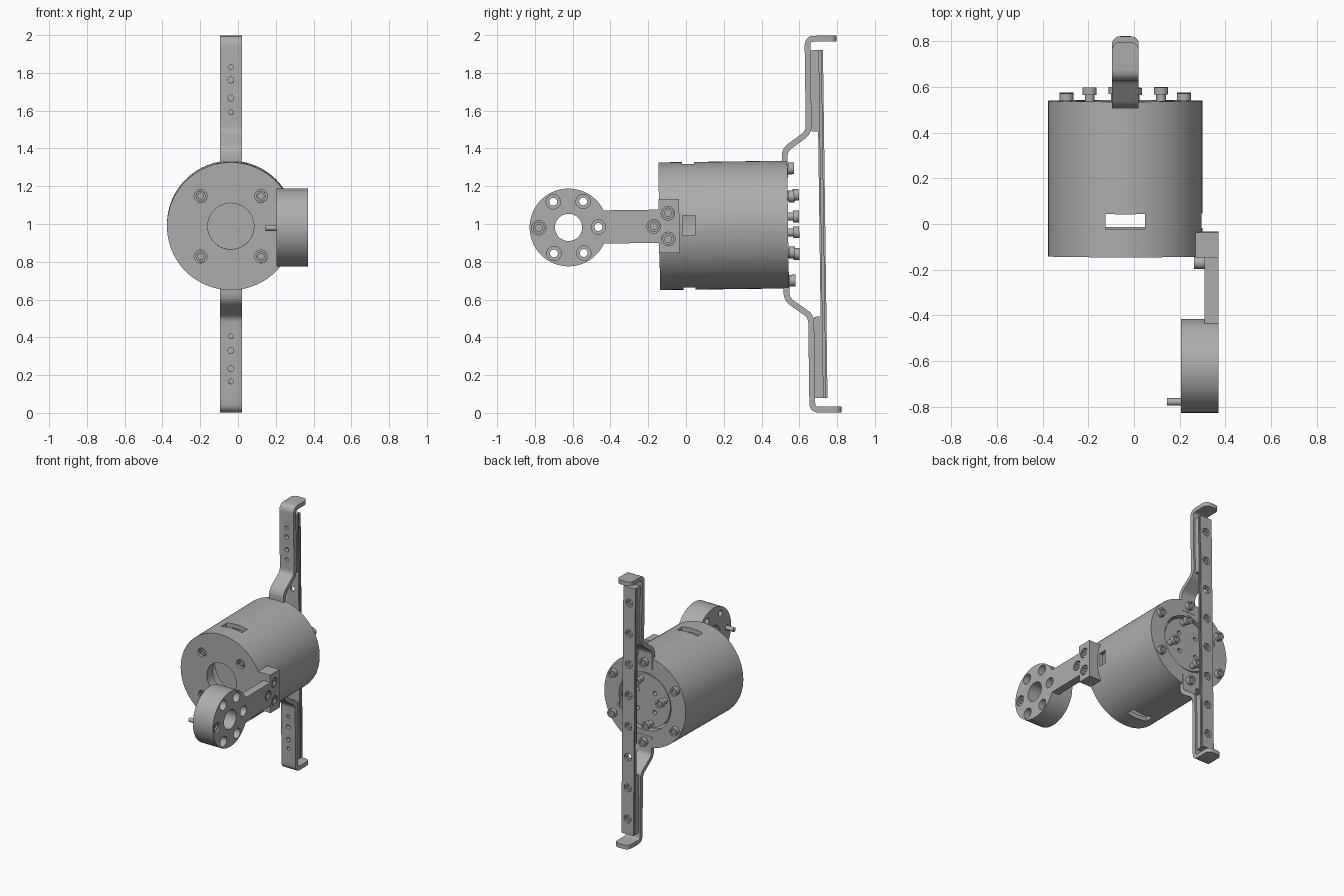
import bpy, bmesh, math
from mathutils import Matrix, Vector

if "Cube" in bpy.data.objects:
    bpy.data.objects.remove(bpy.data.objects["Cube"])

# Everything is laid out around the motor axis, then leaned back slightly
LEAN = (Matrix.Translation((0, 0, 1)) @ Matrix.Rotation(0.0131, 4, 'X')
        @ Matrix.Translation((-0.038, 0, -0.01)))
steel = bpy.data.materials.new("steel grey")
steel.use_nodes = True
steel.diffuse_color = (0.42, 0.42, 0.42, 1)
steel.node_tree.nodes["Principled BSDF"].inputs["Base Color"].default_value = steel.diffuse_color
parts = []


def finish(name, bm):
    bmesh.ops.recalc_face_normals(bm, faces=bm.faces)
    mesh = bpy.data.meshes.new(name)
    bm.to_mesh(mesh)
    bm.free()
    mesh.materials.append(steel)
    ob = bpy.data.objects.new(name, mesh)
    bpy.context.collection.objects.link(ob)
    ob.matrix_world = LEAN
    parts.append(ob)
    return ob


def rod(name, start, end, radius, sides=32, socket=False):
    """Cylinder between two points, optionally with a recessed socket at its end."""
    a, b = Vector(start), Vector(end)
    turn = (b - a).to_track_quat('Z', 'Y').to_matrix().to_4x4()
    bm = bmesh.new()
    bmesh.ops.create_cone(bm, cap_ends=True, segments=sides, radius1=radius, radius2=radius,
                          depth=(b - a).length, matrix=Matrix.Translation((a + b) / 2) @ turn)
    if socket:
        axis = (b - a).normalized()
        bm.normal_update()
        top = max(bm.faces, key=lambda f: f.normal.dot(axis))
        bmesh.ops.inset_individual(bm, faces=[top], thickness=radius * 0.4)
        inner = bmesh.ops.extrude_face_region(bm, geom=[top])["geom"]
        bmesh.ops.translate(bm, vec=-axis * 0.015, verts=[v for v in inner if isinstance(v, bmesh.types.BMVert)])
        bmesh.ops.delete(bm, geom=[top], context='FACES_ONLY')
    return finish(name, bm)


def box(name, low, high):
    bm = bmesh.new()
    bmesh.ops.create_cube(bm, size=1)
    low, high = Vector(low), Vector(high)
    for v in bm.verts:
        v.co = Vector(l + (h - l) * (c + 0.5) for l, h, c in zip(low, high, v.co))
    return finish(name, bm)


def combine(ob, other, operation='DIFFERENCE'):
    mod = ob.modifiers.new("combine", 'BOOLEAN')
    mod.object, mod.operation, mod.solver = other, operation, 'EXACT'
    bpy.context.view_layer.update()
    bpy.context.view_layer.objects.active = ob
    bpy.ops.object.modifier_apply(modifier=mod.name)
    parts.remove(other)
    bpy.data.objects.remove(other)


def drill(ob, start, end, radius, sides=32):
    combine(ob, rod("cutter", start, end, radius, sides))


def ring(radius, count, offset=0):
    for i in range(count):
        a = math.radians(offset) + math.tau * i / count
        yield radius * math.cos(a), radius * math.sin(a)


# Motor housing: hollow drum with front bore, rear opening and cable slots
housing = rod("motor_housing", (0, -0.142, 0), (0, 0.54, 0), 0.338, 96)
drill(housing, (0, -0.07, 0), (0, 0.49, 0), 0.305, 96)
drill(housing, (0, -0.3, 0), (0, 0, 0), 0.122, 64)
drill(housing, (0, 0.4, 0), (0, 0.7, 0), 0.215, 64)
for s in (-1, 1):
    z = sorted((s * 0.2, s * 0.5))
    combine(housing, box("cutter", (-0.086, -0.018, z[0]), (0.086, 0.047, z[1])))
combine(housing, box("cutter", (0.2, -0.018, -0.05), (0.5, 0.047, 0.055)))

# Front cover screws in counterbores
for x in (-0.16, 0.16):
    for z in (-0.16, 0.16):
        drill(housing, (x, -0.2, z), (x, -0.1, z), 0.034)
        rod("cover_screw", (x, -0.09, z), (x, -0.132, z), 0.026, 24, True)

# Rotor with its rear face plate
rotor = rod("rotor", (0, 0.06, 0), (0, 0.525, 0), 0.2, 64)
for x, z in ring(0.1, 4, 45):
    drill(rotor, (x, 0.49, z), (x, 0.6, z), 0.016, 20)


def rear_screw(name, x, z, base, tip):
    rod(name + "_shank", (x, base, z), (x, tip - 0.03, z), 0.021, 24)
    rod(name + "_head", (x, tip - 0.032, z), (x, tip, z), 0.031, 24, True)


for x, z in ring(0.297, 6, 30):
    rear_screw("rim_screw", x, z, 0.5, 0.575)
for x, z in ring(0.162, 4, 75):
    rear_screw("rotor_screw", x, z, 0.5, 0.599)


# Bent brackets
def rounded(path, radius):
    """Replace each inner corner of a path with a short curve."""
    out = [path[0]]
    for p, c, n in zip(path, path[1:], path[2:]):
        a = c + (p - c).normalized() * radius
        b = c + (n - c).normalized() * radius
        for i in range(6):
            t = i / 5
            out.append(a * (1 - t) ** 2 + c * 2 * t * (1 - t) + b * t * t)
    return out + [path[-1]]


def strip(name, path, half_width, thickness):
    left, right = [], []
    for i, p in enumerate(path):
        d1 = (p - path[max(i - 1, 0)]).normalized()
        d2 = (path[min(i + 1, len(path) - 1)] - p).normalized()
        d = (d1 + d2).normalized()
        reach = thickness / 2 / max(d.dot(d2 if d2.length else d1), 0.5)
        side = Vector((0, -d.z, d.y)) * reach
        left.append(p + side)
        right.append(p - side)
    bm = bmesh.new()
    outline = [bm.verts.new(v - Vector((half_width, 0, 0))) for v in left + right[::-1]]
    face = bm.faces.new(outline)
    new = bmesh.ops.extrude_face_region(bm, geom=[face])["geom"]
    bmesh.ops.translate(bm, vec=(2 * half_width, 0, 0), verts=[v for v in new if isinstance(v, bmesh.types.BMVert)])
    # Round the hook tip corners
    tip_y = path[-1].y - 0.001
    tips = [e for e in bm.edges if all(v.co.y > tip_y for v in e.verts)
            and abs(e.verts[0].co.x - e.verts[1].co.x) < 0.001]
    bmesh.ops.bevel(bm, geom=tips, offset=0.035, segments=5, profile=0.5, affect='EDGES')
    return finish(name, bm)


for s, label in ((1, "upper"), (-1, "lower")):
    corners = [(0.527, 0.25), (0.527, 0.395), (0.656, 0.487), (0.656, 0.982), (0.81, 0.982)]
    path = rounded([Vector((0, y, s * z)) for y, z in corners], 0.035)
    bracket = strip(label + "_bracket", path, 0.0585, 0.031)
    for z, r in ((0.593, 0.013), (0.668, 0.016), (0.764, 0.016), (0.832, 0.013)):
        drill(bracket, (0, 0.6, s * z), (0, 0.69, s * z), r, 20)
    z = sorted((s * 0.49, s * 0.921))
    box(label + "_spacer", (-0.045, 0.67, z[0]), (0.045, 0.708, z[1]))

# Guide rail with side grooves and counterbored holes
rail = box("guide_rail", (-0.05, 0.706, -0.921), (0.05, 0.737, 0.921))
for s in (-1, 1):
    x = sorted((s * 0.04, s * 0.08))
    combine(rail, box("cutter", (x[0], 0.716, -1), (x[1], 0.727, 1)))
for i in range(8):
    z = (i - 3.5) * 0.23
    drill(rail, (0, 0.6, z), (0, 0.8, z), 0.017, 24)
    drill(rail, (0, 0.722, z), (0, 0.8, z), 0.029, 24)

# Side arm: round hub, flat bar and clamp block hugging the housing
HUB = -0.622
arm = rod("side_arm", (0.243, HUB, 0), (0.408, HUB, 0), 0.206, 80)
combine(arm, box("bar", (0.348, -0.5, -0.088), (0.408, -0.1, 0.088)), 'UNION')
clamp = box("clamp", (0.29, -0.145, -0.143), (0.408, -0.035, 0.143))
drill(clamp, (0, -1, 0), (0, 1, 0), 0.339, 96)
combine(arm, clamp, 'UNION')
drill(arm, (0.1, HUB, 0), (0.6, HUB, 0), 0.072, 48)
for y, z in ring(0.158, 6):
    drill(arm, (0.1, HUB + y, z), (0.6, HUB + y, z), 0.021, 24)
    drill(arm, (0.36, HUB + y, z), (0.6, HUB + y, z), 0.038, 24)

# Hub pin and clamp screws
pin_y = HUB - 0.158
rod("hub_pin", (0.183, pin_y, 0), (0.37, pin_y, 0), 0.016, 24)
rod("hub_pin_head", (0.355, pin_y, 0), (0.4, pin_y, 0), 0.031, 24, True)
for y, z in ((-0.171, 0), (-0.095, 0.068), (-0.095, -0.068)):
    drill(arm, (0.385, y, z), (0.5, y, z), 0.036, 24)
    rod("clamp_screw", (0.37, y, z), (0.405, y, z), 0.03, 24, True)
rod("clamp_nut", (0.3, -0.17, 0), (0.35, -0.17, 0), 0.027, 24)

# One material everywhere, smooth round surfaces with crisp edges
bpy.ops.object.select_all(action='DESELECT')
for ob in parts:
    ob.data.materials.clear()
    ob.data.materials.append(steel)
    ob.select_set(True)
bpy.context.view_layer.objects.active = parts[0]
bpy.ops.object.shade_smooth_by_angle(angle=math.radians(30))
